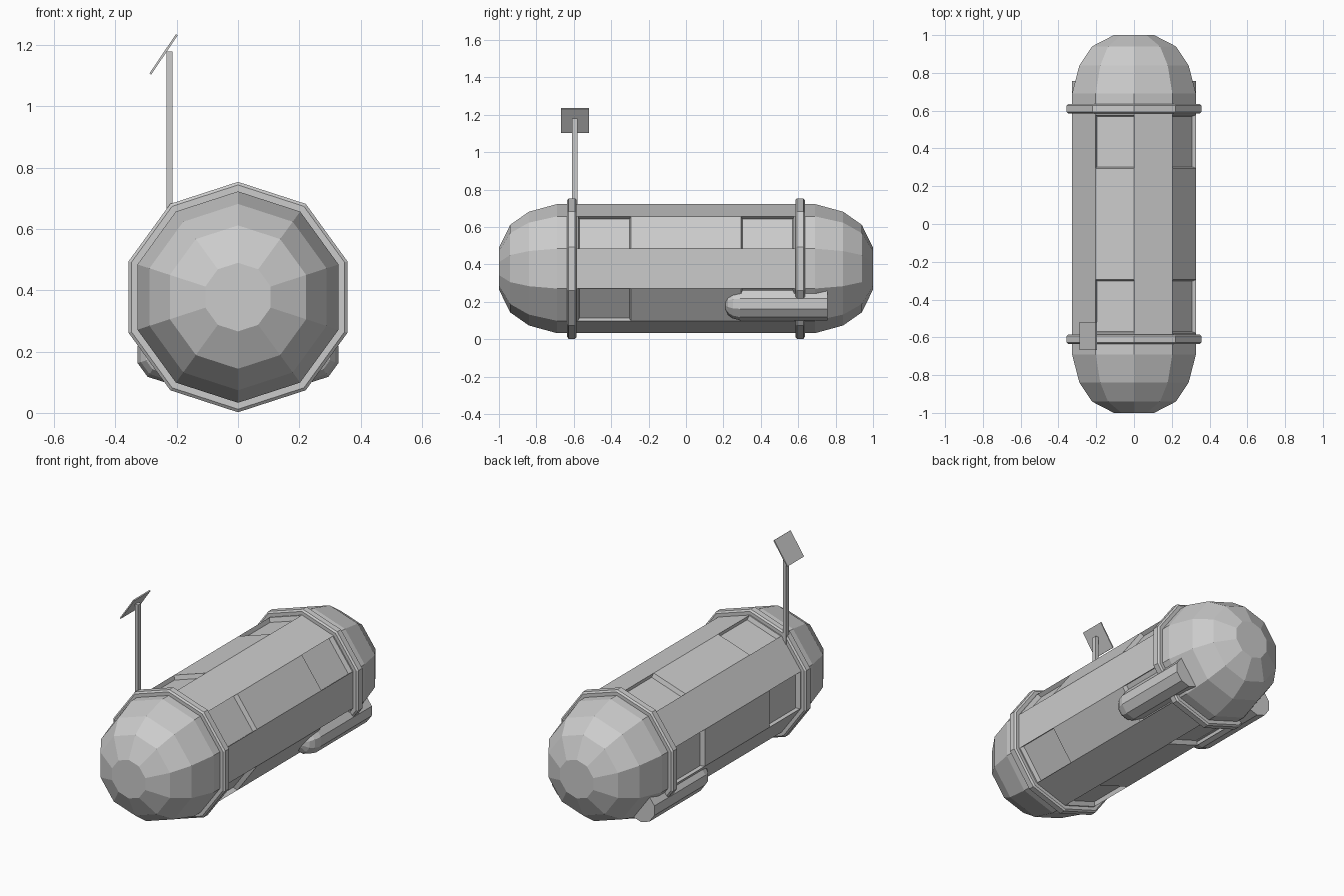
import bpy, bmesh, math
from mathutils import Vector

if "Cube" in bpy.data.objects:
    bpy.data.objects.remove(bpy.data.objects["Cube"])

SIDES, ZC = 10, 0.378


def finish(name, bm):
    bmesh.ops.recalc_face_normals(bm, faces=bm.faces[:])
    me = bpy.data.meshes.new(name)
    bm.to_mesh(me)
    bm.free()
    ob = bpy.data.objects.new(name, me)
    bpy.context.collection.objects.link(ob)
    return ob


def lathe(profile, cx, cz, phase=18, closed=False):
    """Sweep (y, radius) points around a y-parallel axis; faces[i][k] per band/side."""
    bm = bmesh.new()
    rows = []
    for y, r in profile:
        rows.append([bm.verts.new((cx + r * math.cos(math.radians(phase + 36 * k)), y,
                                   cz + r * math.sin(math.radians(phase + 36 * k))))
                     for k in range(SIDES)])
    faces = []
    n = len(rows)
    for i in range(n if closed else n - 1):
        a, b = rows[i], rows[(i + 1) % n]
        faces.append([bm.faces.new((a[k], a[(k + 1) % SIDES], b[(k + 1) % SIDES], b[k]))
                      for k in range(SIDES)])
    if not closed:
        bm.faces.new(rows[0])
        bm.faces.new(rows[-1])
    bmesh.ops.recalc_face_normals(bm, faces=bm.faces[:])
    return bm, faces


def box(name, size, loc, rot_y=0):
    bm = bmesh.new()
    bmesh.ops.create_cube(bm, size=1)
    for v in bm.verts:
        v.co = Vector(a * b for a, b in zip(v.co, size))
    ob = finish(name, bm)
    ob.location = loc
    ob.rotation_euler.y = rot_y
    return ob


# Hull: ten-sided capsule
cap = [(1.0, 0.112), (0.94, 0.234), (0.84, 0.304), (0.69, 0.345)]
mid = [(-0.578, 0.345), (-0.295, 0.345), (0.295, 0.345), (0.578, 0.345)]
profile = [(-y, r) for y, r in cap] + mid + cap[::-1]
bm, bands = lathe(profile, 0, ZC)
panels = [bands[i][k] for i in (4, 6) for k in range(0, SIDES, 2)]
window = [bands[i][k] for i in (0, 1) for k in range(4)]

# Recessed panels on every other side
for f in bmesh.ops.extrude_discrete_faces(bm, faces=panels)["faces"]:
    n, c = f.normal.copy(), f.calc_center_median()
    n = n if n.dot(c - Vector((0, c.y, ZC))) > 0 else -n
    for v in f.verts:
        v.co -= n * 0.025
        v.co.y += 0.008 if v.co.y < c.y else -0.008

# Sunken windscreen on the upper nose
geo = bmesh.ops.extrude_face_region(bm, geom=window)["geom"]
for v in [g for g in geo if isinstance(g, bmesh.types.BMVert)]:
    d = Vector((v.co.x, 0, v.co.z - ZC))
    r, y = ((0.107, -0.99) if v.co.y < -0.97 else
            (0.188, -0.93) if v.co.y < -0.9 else (0.292, -0.84))
    d = d.normalized() * r
    v.co = (d.x, y, ZC + d.z)
finish("hull", bm)

# Collar rings
for name, y in (("front_collar", -0.61), ("rear_collar", 0.61)):
    ring = [(-0.025, 0.335), (-0.025, 0.366), (-0.017, 0.376),
            (0.017, 0.376), (0.025, 0.366), (0.025, 0.335)]
    finish(name, lathe([(y + a, r) for a, r in ring], 0, ZC, closed=True)[0])

# Thruster pods, rounded nose and flat tail
for name, s in (("right_thruster", 1), ("left_thruster", -1)):
    pod = [(0.21, 0.028), (0.225, 0.06), (0.25, 0.078), (0.29, 0.089), (0.757, 0.089)]
    finish(name, lathe(pod, 0.243 * s, 0.19)[0])

# Periscope mast and tilted plate
box("mast", (0.02, 0.028, 0.58), (-0.224, -0.595, 0.89))
box("mast_plate", (0.155, 0.15, 0.007), (-0.243, -0.593, 1.17), -math.radians(56))
